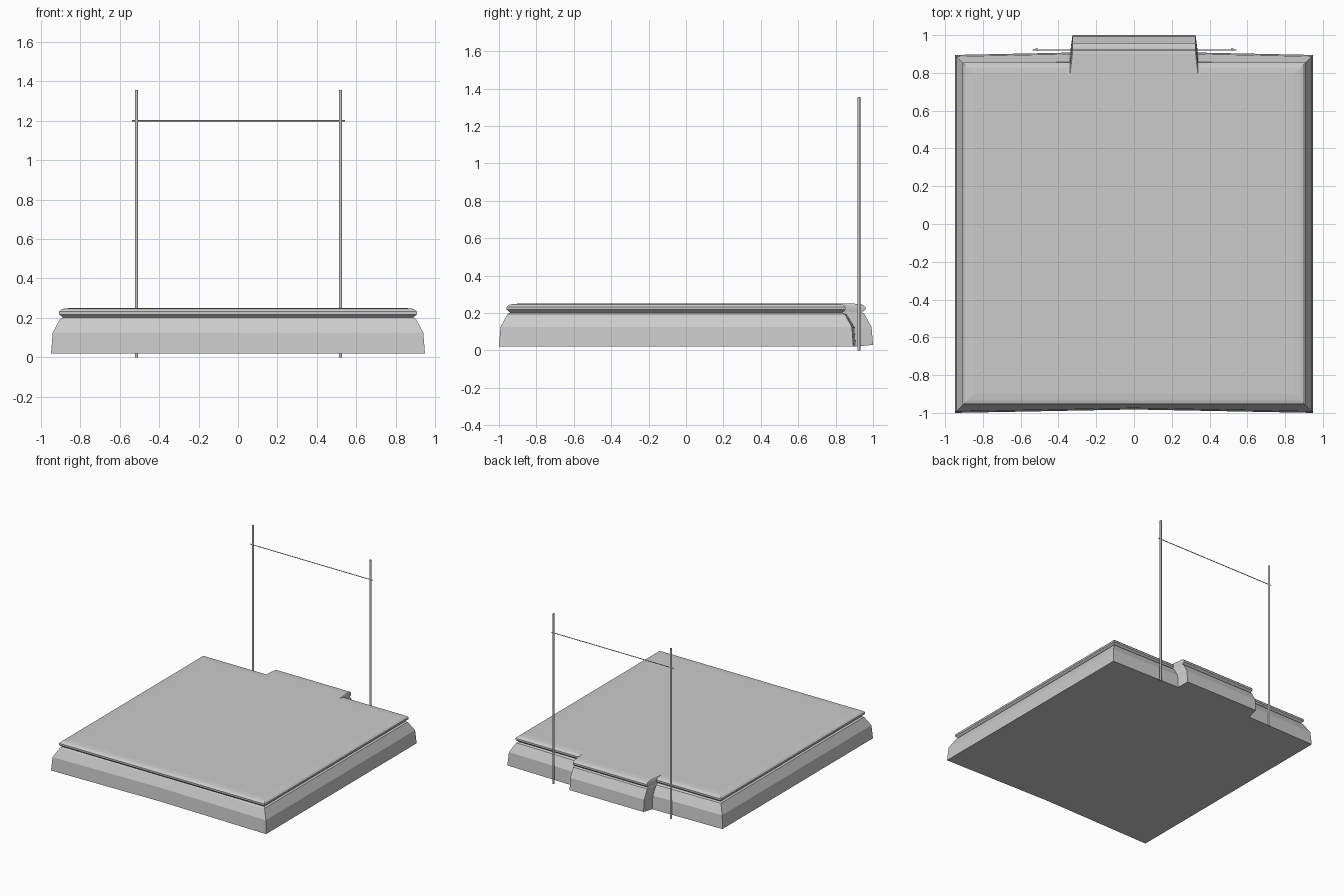
import bpy, bmesh, math

if "Cube" in bpy.data.objects:
    bpy.data.objects.remove(bpy.data.objects["Cube"])

def ring(d, z, bow, lift=0.0):
    """Plinth outline inset by d; bow hollows the front and slopes the back edges."""
    w = 0.948 - d
    half = [(0, -1 + d + bow), (w, -1 + d), (w, 0.895 - d),
            (0.338, 0.895 - d + bow * 0.7), (0.326, 1 - d)]
    pts = half + [(-x, y) for x, y in reversed(half[1:])]
    return [(x, y, z + (lift if y > 0.95 else 0)) for x, y in pts]

def loft(name, rings):
    bm = bmesh.new()
    loops = [[bm.verts.new(p) for p in r] for r in rings]
    for a, b in zip(loops, loops[1:]):
        n = len(a)
        for i in range(n):
            j = (i + 1) % n
            bm.faces.new((a[i], a[j], b[j], b[i]))
    bm.faces.new(loops[0][::-1])
    bm.faces.new(loops[-1])
    bmesh.ops.recalc_face_normals(bm, faces=bm.faces)
    me = bpy.data.meshes.new(name)
    bm.to_mesh(me)
    bm.free()
    ob = bpy.data.objects.new(name, me)
    bpy.context.collection.objects.link(ob)
    return ob

def rod(name, radius, length, loc, rot=(0, 0, 0)):
    bpy.ops.mesh.primitive_cylinder_add(vertices=8, radius=radius, depth=length,
                                        location=loc, rotation=rot)
    bpy.context.object.name = name
    bpy.ops.object.shade_smooth_by_angle(angle=math.radians(50))

# Landing mat body, with the tab at the back
loft("mat_body", [ring(0.0, 0.02, 0.018, 0.01), ring(0.008, 0.125, 0.018),
                  ring(0.046, 0.195, 0.012), ring(0.062, 0.203, 0.0)])

# Top pad with sloped underside and soft top edge
loft("top_pad", [ring(0.062, 0.2, 0), ring(0.041, 0.218, 0), ring(0.041, 0.232, 0),
                 ring(0.052, 0.243, 0), ring(0.066, 0.247, 0), ring(0.1, 0.25, 0)])

# Uprights and crossbar
for side, x in (("left", -0.515), ("right", 0.52)):
    rod("upright_" + side, 0.008, 1.355, (x, 0.924, 0.6775))
rod("crossbar", 0.003, 1.08, (0.002, 0.921, 1.2), (0, math.pi / 2, 0))
